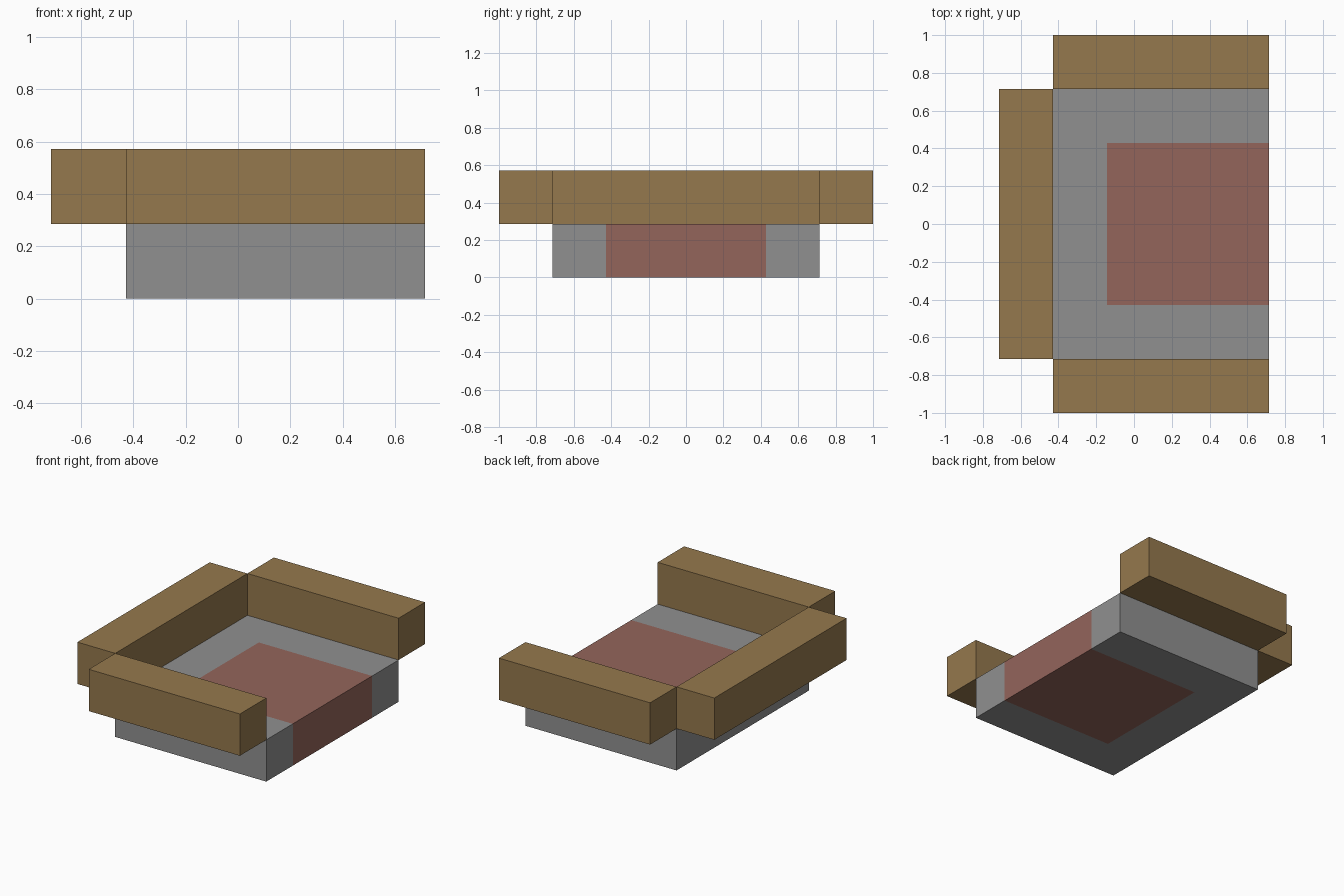
import bpy
import bmesh
from mathutils import Vector

U = 1 / 7  # every dimension is a multiple of this module

cube = bpy.data.objects.get("Cube")
if cube:
    bpy.data.objects.remove(cube, do_unlink=True)


def make_material(name, color):
    mat = bpy.data.materials.new(name)
    mat.use_nodes = True
    mat.diffuse_color = (*color, 1)
    bsdf = mat.node_tree.nodes["Principled BSDF"]
    bsdf.inputs["Base Color"].default_value = (*color, 1)
    bsdf.inputs["Roughness"].default_value = 0.9
    return mat


wood = make_material("brown wood", (0.30, 0.19, 0.075))
grey = make_material("grey stone", (0.28, 0.28, 0.28))
red = make_material("dull red", (0.296, 0.13, 0.105))


def box(name, low, high, materials, cuts=(), rule=None):
    """Box between two corners in modules, cut by planes and coloured by a rule."""
    low, high = Vector(low) * U, Vector(high) * U
    bm = bmesh.new()
    bmesh.ops.create_cube(bm, size=1)
    for v in bm.verts:
        v.co = (low + high) / 2 + v.co * (high - low)
    for point, normal in cuts:
        geom = bm.verts[:] + bm.edges[:] + bm.faces[:]
        bmesh.ops.bisect_plane(bm, geom=geom, plane_co=Vector(point) * U, plane_no=normal)
    if rule:
        for f in bm.faces:
            f.material_index = int(rule(f.calc_center_median() / U))
    mesh = bpy.data.meshes.new(name)
    bm.to_mesh(mesh)
    bm.free()
    for mat in materials:
        mesh.materials.append(mat)
    obj = bpy.data.objects.new(name, mesh)
    bpy.context.collection.objects.link(obj)
    return obj


# Base slab with a red panel running through it to the open side
box("base", (-3, -5, 0), (5, 5, 2), [grey, red],
    cuts=[((-1, 0, 0), (1, 0, 0)), ((0, -3, 0), (0, 1, 0)), ((0, 3, 0), (0, 1, 0))],
    rule=lambda c: c.x > -1 and abs(c.y) < 3)

# Raised beams along the two ends
for side, y in (("front", -7), ("back", 5)):
    box(side + "_beam", (-3, y, 2), (5, y + 2, 4), [wood])

# Raised beam along the closed side, overhanging the base
box("right_beam", (-5, -5, 2), (-3, 5, 4), [wood])
